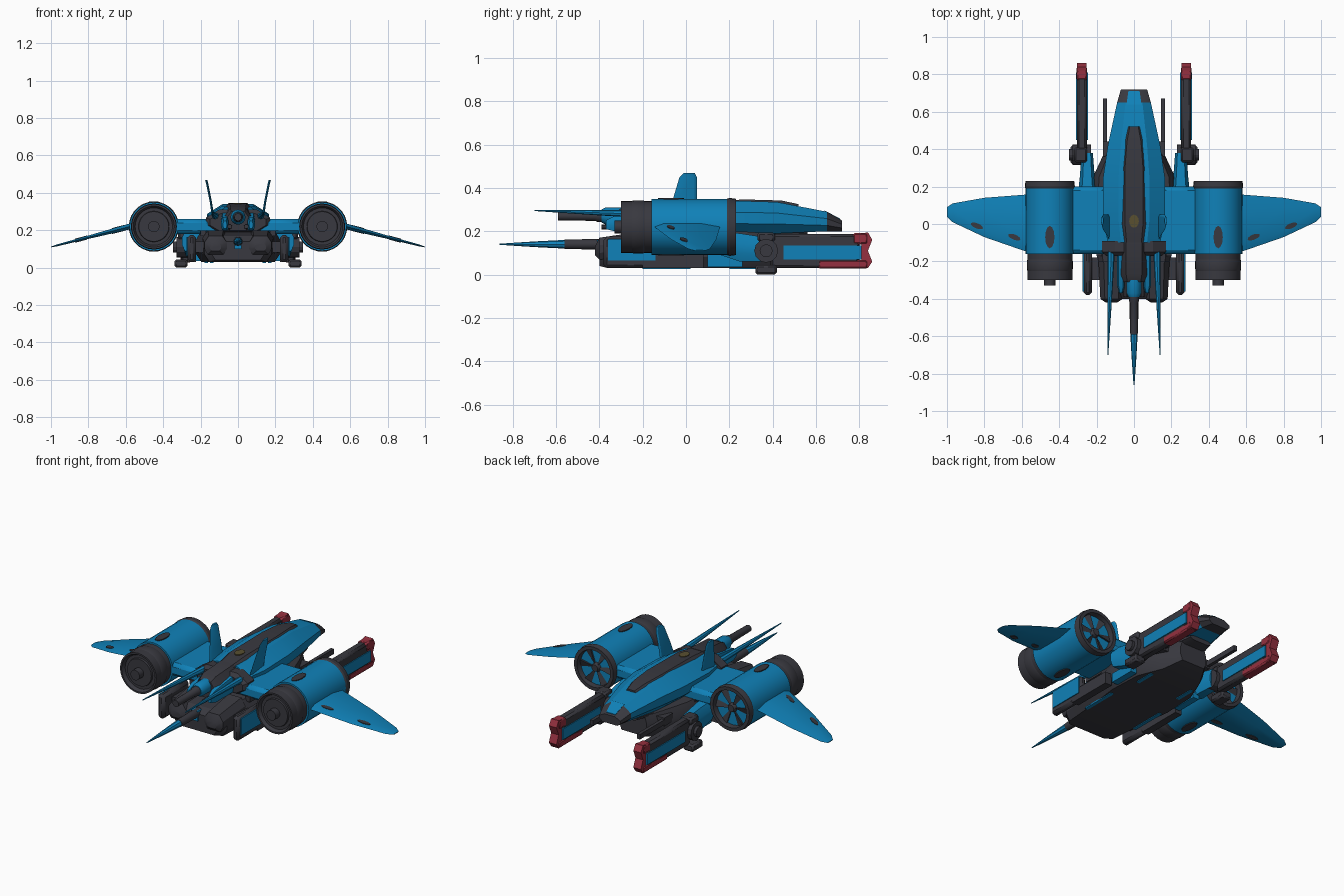
import bpy, bmesh
from math import sin, cos, pi, radians
from mathutils import Vector

default_cube = bpy.data.objects.get("Cube")
if default_cube:
    bpy.data.objects.remove(default_cube, do_unlink=True)


def material(name, red, green, blue):
    mat = bpy.data.materials.new(name)
    mat.use_nodes = True
    mat.diffuse_color = (red, green, blue, 1)
    shader = mat.node_tree.nodes["Principled BSDF"]
    shader.inputs["Base Color"].default_value = mat.diffuse_color
    shader.inputs["Roughness"].default_value = .6
    return mat


BLUE = material("blue", .005, .22, .48)
DARK = material("dark grey", .04, .04, .05)
RED = material("red", .3, .03, .05)
OLIVE = material("olive", .1, .08, .03)
parts = []


# Joins equal rings of points into a closed skin
def loft(name, rings, mat, mirror=False, bevel=0):
    bm = bmesh.new()
    rows = [[bm.verts.new(point) for point in ring] for ring in rings]
    for row, following in zip(rows, rows[1:]):
        for i in range(len(row)):
            bm.faces.new((row[i - 1], row[i], following[i], following[i - 1]))
    bm.faces.new(rows[0])
    bm.faces.new(rows[-1])
    bmesh.ops.recalc_face_normals(bm, faces=bm.faces[:])
    mesh = bpy.data.meshes.new(name)
    bm.to_mesh(mesh)
    bm.free()
    mesh.materials.append(mat)
    part = bpy.data.objects.new(name, mesh)
    bpy.context.collection.objects.link(part)
    if bevel:
        part.modifiers.new("bevel", 'BEVEL').width = bevel
    if mirror:
        part.modifiers.new("mirror", 'MIRROR')
    parts.append(part)


# Eight-sided hull through stations of (y, half width, bottom, top)
def hull(name, stations, mat, x=0, roof=.6, floor=.7, mirror=False):
    rings = []
    for y, width, bottom, top in stations:
        tall = top - bottom
        half = [(width * floor, bottom), (width, bottom + tall * .3),
                (width, bottom + tall * .65), (width * roof, top)]
        rings.append([(x + w, y, z) for w, z in half] + [(x - w, y, z) for w, z in reversed(half)])
    loft(name, rings, mat, mirror)


# Round part along y through (y, radius)
def lathe(name, x, z, profile, mat, mirror=False, sides=28):
    turns = [2 * pi * i / sides for i in range(sides)]
    loft(name, [[(x + r * cos(a), y, z + r * sin(a)) for a in turns] for y, r in profile], mat, mirror)


# Outline in y, z spread over a range of x
def side_plate(name, outline, x_range, mat, mirror=True, bevel=0):
    loft(name, [[(x, y, z) for y, z in outline] for x in x_range], mat, mirror, bevel)


def box(name, x, y, z, mat, mirror=True, bevel=0):
    outline = [(y[0], z[0]), (y[1], z[0]), (y[1], z[1]), (y[0], z[1])]
    side_plate(name, outline, x, mat, mirror, bevel)


# Needle that narrows from its root to its tip
def spike(name, root, tip, width, height, mirror=False):
    rings = []
    for step in range(6):
        t = step / 5
        centre = Vector(root).lerp(Vector(tip), t)
        size = max(1 - t, .05) ** .7
        rings.append([centre + Vector((width * size * cos(pi * i / 4), 0, height * size * sin(pi * i / 4)))
                      for i in range(8)])
    loft(name, rings, BLUE, mirror)


def oval(x, y, width, length, turn=0):
    points = []
    for i in range(12):
        u, v = width * cos(pi * i / 6), length * sin(pi * i / 6)
        points.append((x + u * cos(turn) - v * sin(turn), y + u * sin(turn) + v * cos(turn)))
    return points


# Engine nacelles: blue shell, intake drum, rear rim and fan
ENGINE_X, ENGINE_Z = .45, .22


def engine_part(name, profile, mat):
    lathe(name, ENGINE_X, ENGINE_Z, profile, mat, True)


engine_part("nacelle_shell", [(-.16, .12), (-.16, .13), (.2, .13), (.2, .12)], BLUE)
engine_part("intake_drum", [(-.28, .1), (-.3, .11), (-.3, .12), (-.16, .12)], DARK)
engine_part("intake_face", [(-.29, .08), (-.25, .09)], DARK)
engine_part("intake_hub", [(-.33, .03), (-.28, .03)], DARK)
engine_part("drum_band", [(-.25, .12), (-.24, .123), (-.2, .123), (-.19, .12)], DARK)
engine_part("rear_rim", [(.19, .13), (.2, .134), (.23, .13), (.23, .11), (.17, .1)], DARK)
engine_part("fan_hub", [(.17, .04), (.22, .02)], DARK)
for blade in range(6):
    angle = pi * blade / 3
    outward, across = Vector((cos(angle), 0, sin(angle))), Vector((-sin(angle), 0, cos(angle)))
    hub = Vector((ENGINE_X, .2, ENGINE_Z))
    depth = Vector((0, .01, 0))
    rings = []
    for reach in (.02, .11):
        root, half = hub + outward * reach, across * (reach / 5)
        rings.append([root - half - depth, root + half, root + half + depth, root - half])
    loft("fan_blade", rings, DARK, True)
for label, sign in (("top", 1), ("bottom", -1)):
    loft(label + "_nacelle_hatch", [[(x, y, ENGINE_Z + sign * height) for x, y in oval(ENGINE_X, -.07, .025, .06)]
                                    for height in (.125, .133)], DARK, True)


# Swept wings that droop towards the tips
def wing_z(x):
    return .22 - (x - .58) * .26


rings = []
for x, front, back, thick in ((.54, -.16, .16, .017), (.8, -.07, .14, .009),
                              (.97, .01, .11, .005), (1, .04, .09, .002)):
    chord, z = back - front, wing_z(x)
    fore, aft = front + chord * .15, front + chord * .7
    rings.append([(x, front, z), (x, fore, z + thick), (x, aft, z + thick),
                  (x, back, z), (x, aft, z - thick), (x, fore, z - thick)])
loft("wing", rings, BLUE, True)
for x, y, height in ((.64, -.07, .013), (.84, -.01, .008)):
    for sign in (1, -1):
        loft("wing_hatch", [[(a, b, wing_z(a) + sign * (height + lift))
                             for a, b in oval(x, y, .035, .014, radians(22))]
                            for lift in (-.004, .003)], DARK, True)

# Wing roots joining the nacelles to the fuselage
box("wing_root", (.1, .36), (-.16, .2), (.18, .26), BLUE, bevel=.02)
box("root_rib", (.17, .2), (-.17, .2), (.17, .2), DARK)

# Upper fuselage, its tip and the canopy
hull("fuselage", [(-.1, .14, .19, .32), (.02, .165, .19, .33), (.25, .165, .19, .34),
                  (.42, .14, .19, .335), (.65, .09, .2, .29)], BLUE, roof=.5)
hull("fuselage_tip", [(.65, .09, .2, .29), (.72, .07, .2, .25)], DARK, roof=.5)
loft("tip_plate", [[(x, y, z + lift) for x, y, z in ((-.04, .64, .293), (.04, .64, .293), (.03, .71, .256), (-.03, .71, .256))]
                   for lift in (-.004, .003)], BLUE)
hull("canopy", [(-.12, .05, .3, .325), (0, .064, .3, .343), (.3, .064, .3, .346),
                (.44, .05, .3, .342), (.52, .03, .3, .325)], DARK, roof=.75)
loft("canopy_mark", [[(x, y, z) for x, y in oval(0, .015, .026, .035)] for z in (.34, .347)], OLIVE)
hull("keel", [(-.1, .13, .15, .2), (.3, .13, .15, .2), (.56, .07, .17, .2)], DARK)

# Forward neck, collar and barrels
hull("collar", [(-.17, .15, .2, .29), (-.15, .17, .19, .31), (-.09, .17, .19, .31)], DARK)
hull("neck", [(-.31, .06, .2, .3), (-.27, .07, .2, .32), (-.1, .07, .2, .33)], DARK)
hull("neck_rail", [(-.37, .01, .21, .25), (-.33, .02, .2, .27), (-.1, .02, .2, .3)], BLUE, x=.07, mirror=True)
lathe("neck_cap", 0, .27, [(-.39, .03), (-.37, .04), (-.3, .04)], BLUE, sides=16)
lathe("upper_barrel", 0, .27, [(-.59, .02), (-.42, .022), (-.41, .027), (-.3, .027)], DARK, sides=16)
lathe("side_barrel", .045, .22, [(-.39, .012), (-.28, .014)], DARK, True, sides=10)
lathe("lower_barrel", 0, .14, [(-.56, .022), (-.34, .025)], DARK, sides=16)
spike("lower_spike", (0, -.56, .14), (0, -.86, .14), .021, .02)
spike("upper_spike", (.12, -.1, .275), (.14, -.7, .296), .02, .02, mirror=True)

# Upright fins leaning outwards
rings = []
for x, front, back, z in ((.13, -.09, .05, .25), (.145, -.06, .05, .35), (.165, -.03, .05, .45), (.17, -.01, .04, .47)):
    rings.append([(x, front, z), (x + .006, front + .02, z), (x + .006, back - .01, z),
                  (x, back, z), (x - .006, back - .01, z), (x - .006, front + .02, z)])
loft("upright_fin", rings, BLUE, True)

# Lower hull
hull("lower_hull", [(-.4, .14, .04, .14), (-.36, .18, .03, .17), (-.15, .2, .03, .19), (.05, .23, .03, .2),
                    (.25, .22, .03, .2), (.4, .15, .03, .19), (.5, .09, .06, .18)], DARK, roof=.85, floor=.85)
hull("front_pod", [(-.42, .03, .09, .13), (-.4, .06, .07, .17), (-.2, .07, .08, .2)], DARK, x=.12, mirror=True)
box("front_inset", (0, .02), (-.41, -.3), (.1, .16), BLUE)
box("hull_strip", (.2, .24), (.1, .26), (.035, .09), BLUE)
box("belly_strip", (.16, .18), (-.2, .02), (.026, .034), BLUE)
box("belly_rear_strip", (.13, .15), (.2, .32), (.026, .034), BLUE)
box("rear_rod", (.145, .165), (.42, .67), (.13, .16), DARK)
box("rear_rod_mount", (.1, .165), (.36, .44), (.12, .17), DARK)

# Side skids with blue panels
box("side_skid", (.225, .27), (-.38, -.13), (.03, .175), DARK, bevel=.015)
box("skid_rail", (.225, .27), (-.2, .08), (.03, .1), DARK)
box("skid_panel", (.268, .275), (-.36, -.14), (.065, .165), BLUE)
box("skid_strut", (.17, .23), (-.3, -.18), (.08, .14), DARK)

# Rear guns: arm, pivot, body, side panels and red muzzle
hull("gun_arm", [(.16, .05, .09, .2), (.25, .04, .06, .19), (.38, .03, .06, .17)], BLUE, x=.25, mirror=True)
for name, radius, reach in (("pivot_disc", .055, .33), ("pivot_bolt", .03, .347)):
    side_plate(name, oval(.37, .11, radius, radius), (.23, reach), DARK)
box("pivot_foot", (.27, .34), (.32, .42), (0, .045), DARK, bevel=.01)
box("pivot_cap", (.25, .32), (.33, .41), (.15, .195), DARK, bevel=.01)
box("gun_body", (.252, .306), (.39, .8), (.03, .188), DARK, bevel=.012)
for name, x in (("outer_gun_panel", .303), ("inner_gun_panel", .247)):
    box(name, (x, x + .008), (.45, .81), (.07, .135), BLUE)
box("muzzle_bar", (.25, .308), (.61, .84), (.027, .068), RED, bevel=.008)
box("muzzle_top", (.25, .308), (.77, .84), (.14, .192), RED, bevel=.008)
side_plate("muzzle_fork", [(.81, .03), (.84, .03), (.86, .06), (.84, .11), (.86, .16), (.84, .195), (.81, .19)],
           (.254, .304), RED)

# Smooth round parts while keeping hard edges
for part in parts:
    part.select_set(True)
bpy.context.view_layer.objects.active = parts[0]
bpy.ops.object.shade_smooth_by_angle(angle=radians(28))
